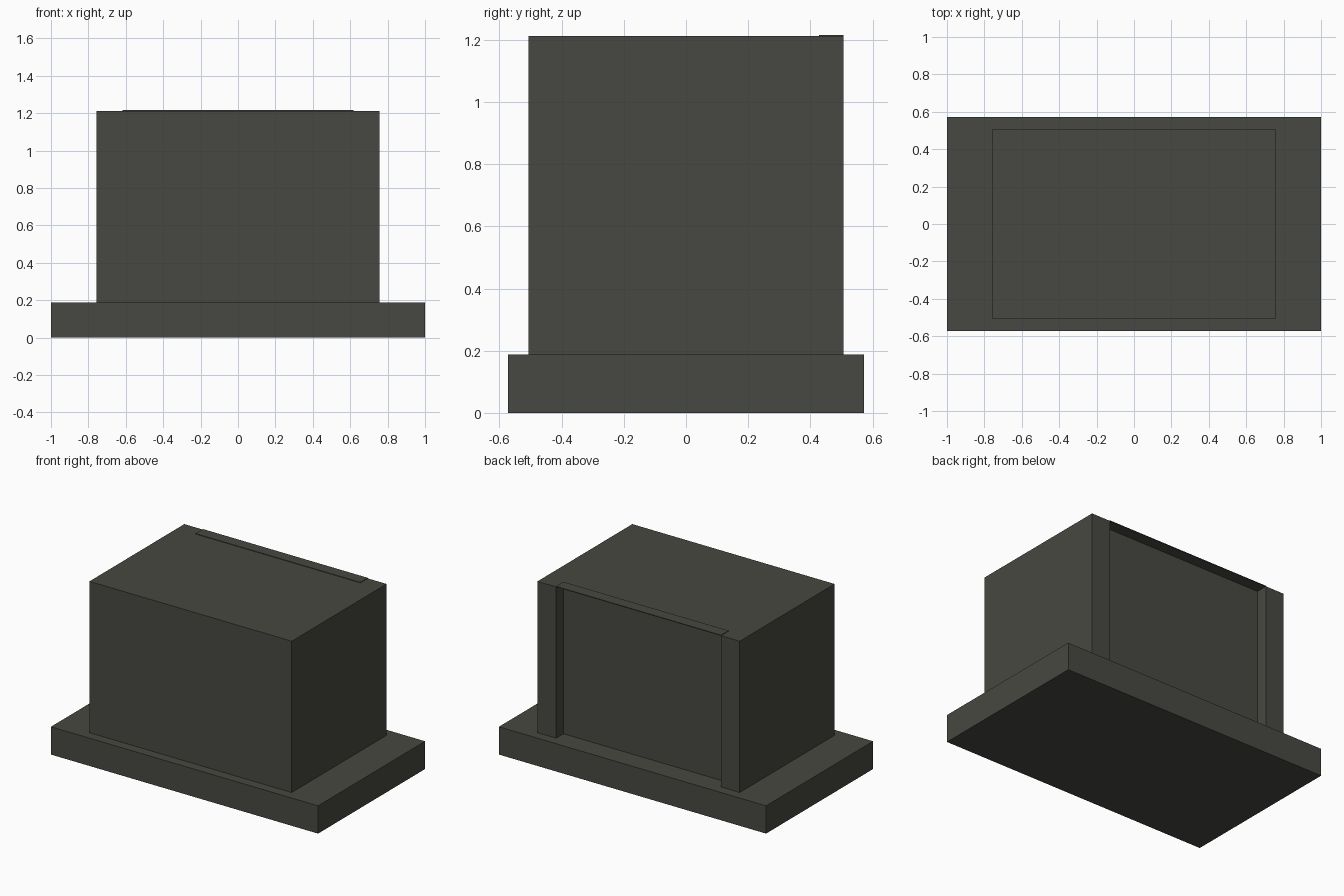
import bpy, bmesh

if "Cube" in bpy.data.objects:
    bpy.data.objects.remove(bpy.data.objects["Cube"])

mat = bpy.data.materials.new("dark olive grey")
mat.diffuse_color = (0.064, 0.065, 0.054, 1.0)
mat.use_nodes = True
mat.node_tree.nodes["Principled BSDF"].inputs["Base Color"].default_value = mat.diffuse_color


def prism(name, outline, z0, z1):
    """Extrude an xy outline from z0 up to z1."""
    bm = bmesh.new()
    face = bm.faces.new([bm.verts.new((x, y, z0)) for x, y in outline])
    top = bmesh.ops.extrude_face_region(bm, geom=[face])["geom"]
    bmesh.ops.translate(bm, vec=(0, 0, z1 - z0),
                        verts=[v for v in top if isinstance(v, bmesh.types.BMVert)])
    bmesh.ops.recalc_face_normals(bm, faces=bm.faces[:])
    mesh = bpy.data.meshes.new(name)
    bm.to_mesh(mesh)
    bm.free()
    mesh.materials.append(mat)
    obj = bpy.data.objects.new(name, mesh)
    bpy.context.collection.objects.link(obj)
    return obj


def rect(x0, x1, y0, y1):
    return [(x0, y0), (x1, y0), (x1, y1), (x0, y1)]


BX, BY = 0.757, 0.507      # body half sizes
RX, RY = 0.617, 0.428      # recess half width and back wall position
BASE, TOP = 0.188, 1.212

# Wide base slab
prism("base_slab", rect(-1, 1, -0.572, 0.572), 0, BASE)

# Body with a shallow full-height recess in the back
prism("body", [(-BX, -BY), (BX, -BY), (BX, BY), (RX, BY), (RX, RY),
               (-RX, RY), (-RX, BY), (-BX, BY)], BASE, TOP)

# Thin lid over the recess, standing slightly proud of the top
prism("recess_lid", rect(-RX, RX, RY, BY), TOP - 0.001, TOP + 0.004)
